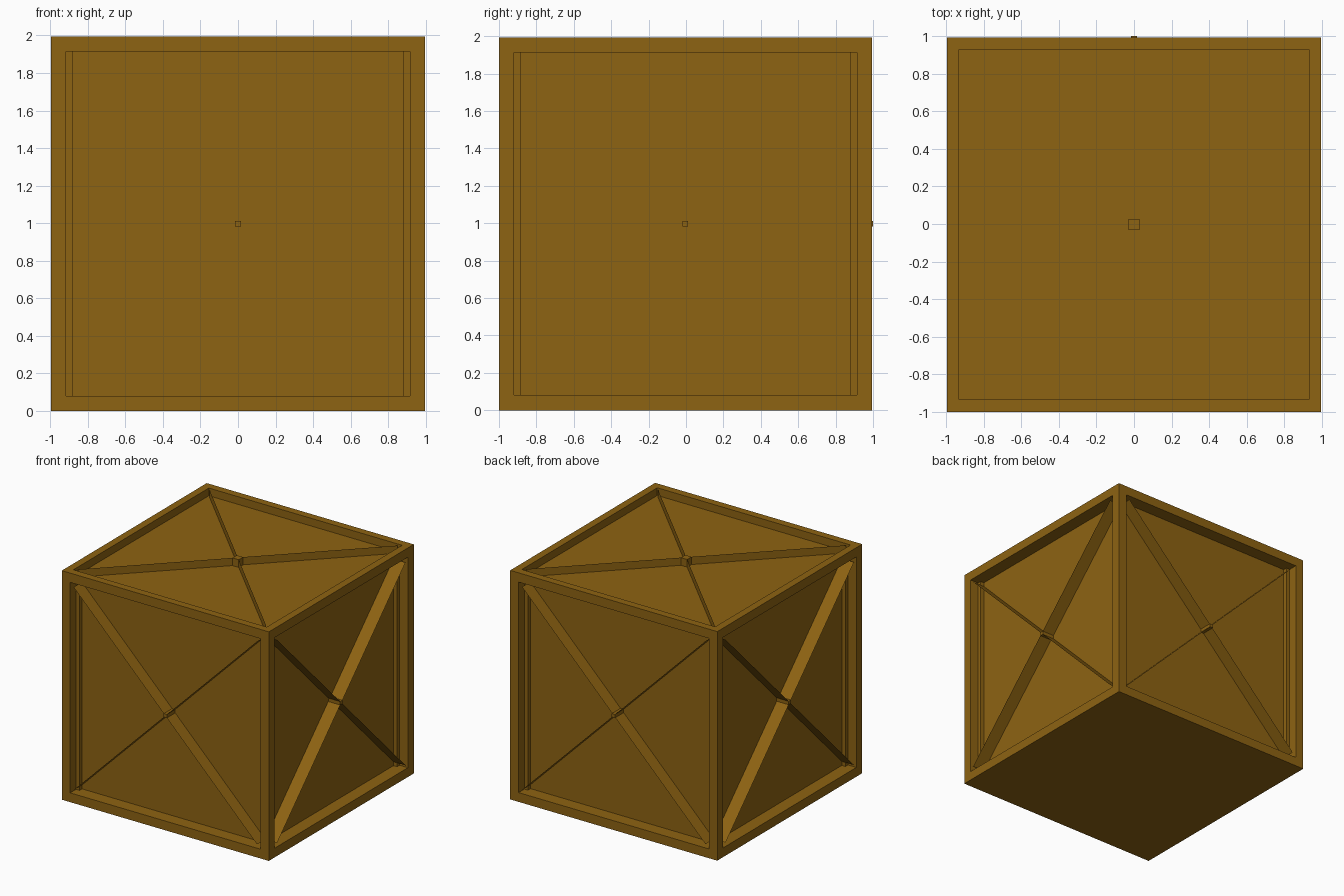
import bpy, bmesh
from math import pi
from mathutils import Matrix, Vector

if "Cube" in bpy.data.objects:
    bpy.data.objects.remove(bpy.data.objects["Cube"])

S = 1.994                              # crate edge length
H = S / 2
CENTRE = Vector((0, -0.003, H))
SIDE = dict(rim=0.114, depth=0.115, peg=0.03)
TOP = dict(rim=0.093, depth=0.067, peg=0.06)

wood = bpy.data.materials.new("brown_wood")
wood.diffuse_color = (0.27, 0.125, 0.006, 1)
wood.use_nodes = True
wood.node_tree.nodes["Principled BSDF"].inputs["Base Color"].default_value = wood.diffuse_color


def add_object(name, bm, matrix):
    mesh = bpy.data.meshes.new(name)
    bm.to_mesh(mesh)
    bm.free()
    mesh.materials.append(wood)
    ob = bpy.data.objects.new(name, mesh)
    ob.matrix_world = matrix
    bpy.context.collection.objects.link(ob)


# Crate body: cube with recessed panels on every face but the bottom
bm = bmesh.new()
bmesh.ops.create_cube(bm, size=S)
bm.normal_update()
for f in [f for f in bm.faces if f.normal.z > -0.5]:
    spec = TOP if f.normal.z > 0.5 else SIDE
    n = f.normal.copy()
    bmesh.ops.inset_individual(bm, faces=[f], thickness=spec["rim"])
    panel = bmesh.ops.extrude_discrete_faces(bm, faces=[f])["faces"][0]
    bmesh.ops.translate(bm, verts=panel.verts, vec=-n * spec["depth"])
bmesh.ops.recalc_face_normals(bm, faces=bm.faces)
add_object("crate_body", bm, Matrix.Translation(CENTRE))


def add_brace(label, rot, spec, proud=0.0):
    """Crossed thin boards and centre peg; local +z points out of the panel."""
    matrix = Matrix.Translation(CENTRE) @ rot
    r, low = H - spec["rim"], H - spec["depth"]
    # Paper-thin diagonal boards
    bm = bmesh.new()
    for s in (1, -1):
        bm.faces.new([bm.verts.new(p) for p in (
            (-r, -r * s, low), (r, r * s, low), (r, r * s, H), (-r, -r * s, H))])
    add_object(label + "_cross_boards", bm, matrix)
    # Centre peg
    bm = bmesh.new()
    d = spec["depth"] + proud
    bmesh.ops.create_cube(bm, size=1, matrix=Matrix.Translation((0, 0, low + d / 2))
                          @ Matrix.Diagonal((spec["peg"], spec["peg"], d, 1)))
    add_object(label + "_peg", bm, matrix)


for i, label in enumerate(("front", "right", "back", "left")):
    rot = Matrix.Rotation(i * pi / 2, 4, 'Z') @ Matrix.Rotation(pi / 2, 4, 'X')
    add_brace(label, rot, SIDE, 0.006 if label == "back" else 0)
add_brace("top", Matrix.Identity(4), TOP)
